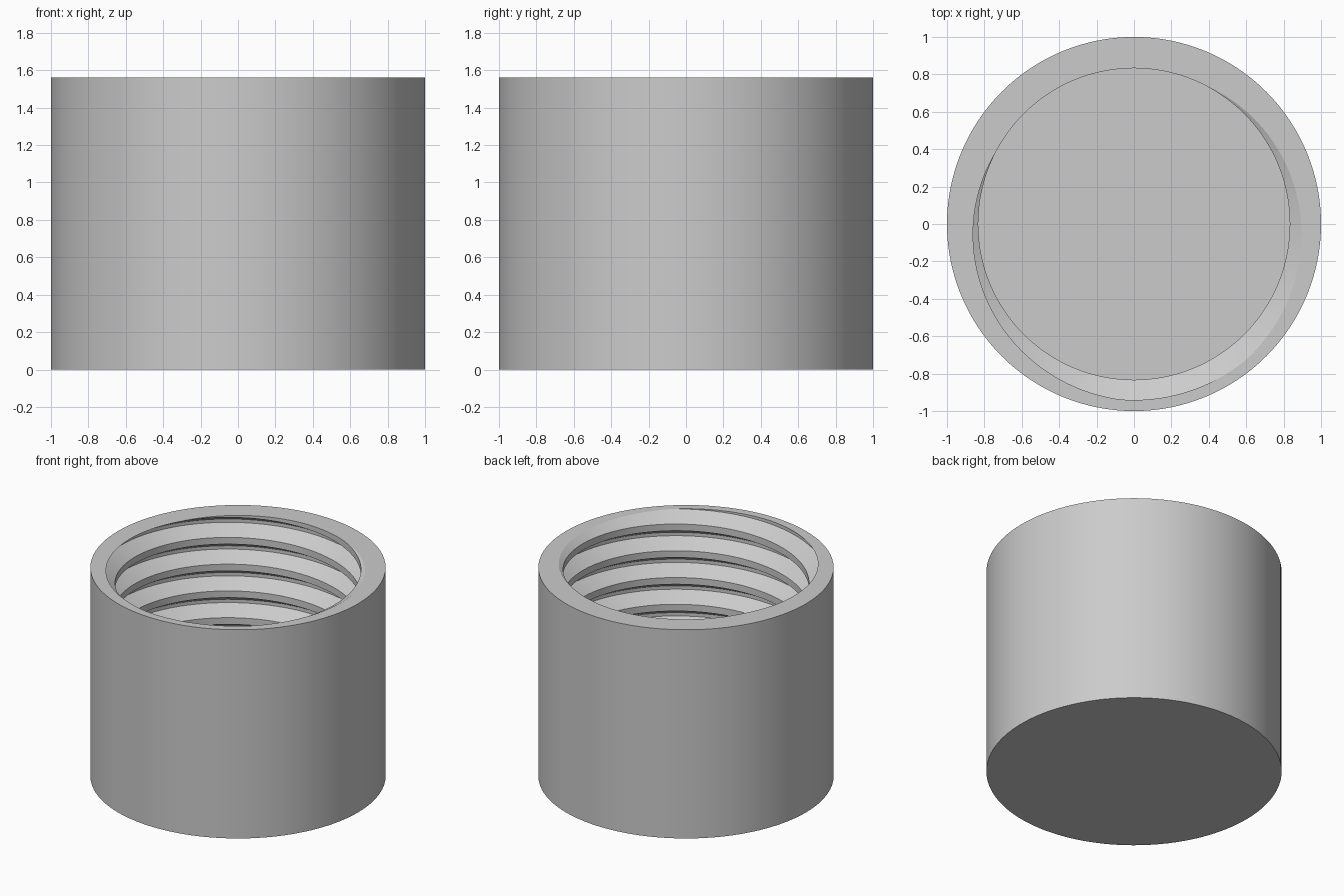
import bpy, bmesh, math

cube = bpy.data.objects.get("Cube")
if cube:
    bpy.data.objects.remove(cube)

SEGMENTS = 128
OUTER, MINOR, MAJOR = 1.0, 0.833, 0.941
HEIGHT, FLOOR = 1.56, 0.2
PITCH = 0.2
RUNOUT = math.radians(288)      # angle where the groove root meets the rim
ROOT, FLANK = PITCH / 16, PITCH * 3 / 8   # half widths of the groove root and mouth


def groove_radius(offset):
    """Radius of the bore at a height offset from the groove centre line."""
    d = abs((offset + PITCH / 2) % PITCH - PITCH / 2)
    t = min(max((d - ROOT) / (FLANK - ROOT), 0), 1)
    return MAJOR + (MINOR - MAJOR) * t


def thread_column(angle):
    """Points up the bore wall at one angle, following the right-hand helix."""
    centre = HEIGHT + PITCH * (angle - RUNOUT) / math.tau
    points = []
    for turn in range(-9, 4):
        for step in (-FLANK, -ROOT, ROOT, FLANK):
            z = min(max(centre + turn * PITCH + step, FLOOR), HEIGHT)
            r = groove_radius(z - centre)
            points.append((r * math.cos(angle), r * math.sin(angle), z))
    return points


bm = bmesh.new()
base_centre = bm.verts.new((0, 0, 0))
floor_centre = bm.verts.new((0, 0, FLOOR))

# One column of vertices per angle: outer wall, then threaded bore
columns = []
for i in range(SEGMENTS + 1):
    a = math.tau * i / SEGMENTS
    x, y = OUTER * math.cos(a), OUTER * math.sin(a)
    path = [(x, y, 0), (x, y, HEIGHT)] + thread_column(a)[::-1]
    columns.append([base_centre] + [bm.verts.new(p) for p in path] + [floor_centre])

# Skin neighbouring columns: base, outer wall, rim, thread and floor
for left, right in zip(columns, columns[1:]):
    for k in range(len(left) - 1):
        ring = [left[k], right[k], right[k + 1], left[k + 1]]
        bm.faces.new(list(dict.fromkeys(ring)))

bmesh.ops.remove_doubles(bm, verts=bm.verts[:], dist=0.00002)
bmesh.ops.recalc_face_normals(bm, faces=bm.faces[:])

mesh = bpy.data.meshes.new("threaded_cap")
bm.to_mesh(mesh)
bm.free()
cap = bpy.data.objects.new("threaded_cap", mesh)
bpy.context.collection.objects.link(cap)

# Plain grey material
grey = bpy.data.materials.new("light_grey")
grey.use_nodes = True
colour = (0.6, 0.6, 0.6, 1)
grey.diffuse_color = colour
grey.node_tree.nodes["Principled BSDF"].inputs["Base Color"].default_value = colour
mesh.materials.append(grey)

# Smooth walls with crisp rim and thread edges
bpy.ops.object.select_all(action='DESELECT')
cap.select_set(True)
bpy.context.view_layer.objects.active = cap
bpy.ops.object.shade_smooth_by_angle(angle=math.radians(20))
